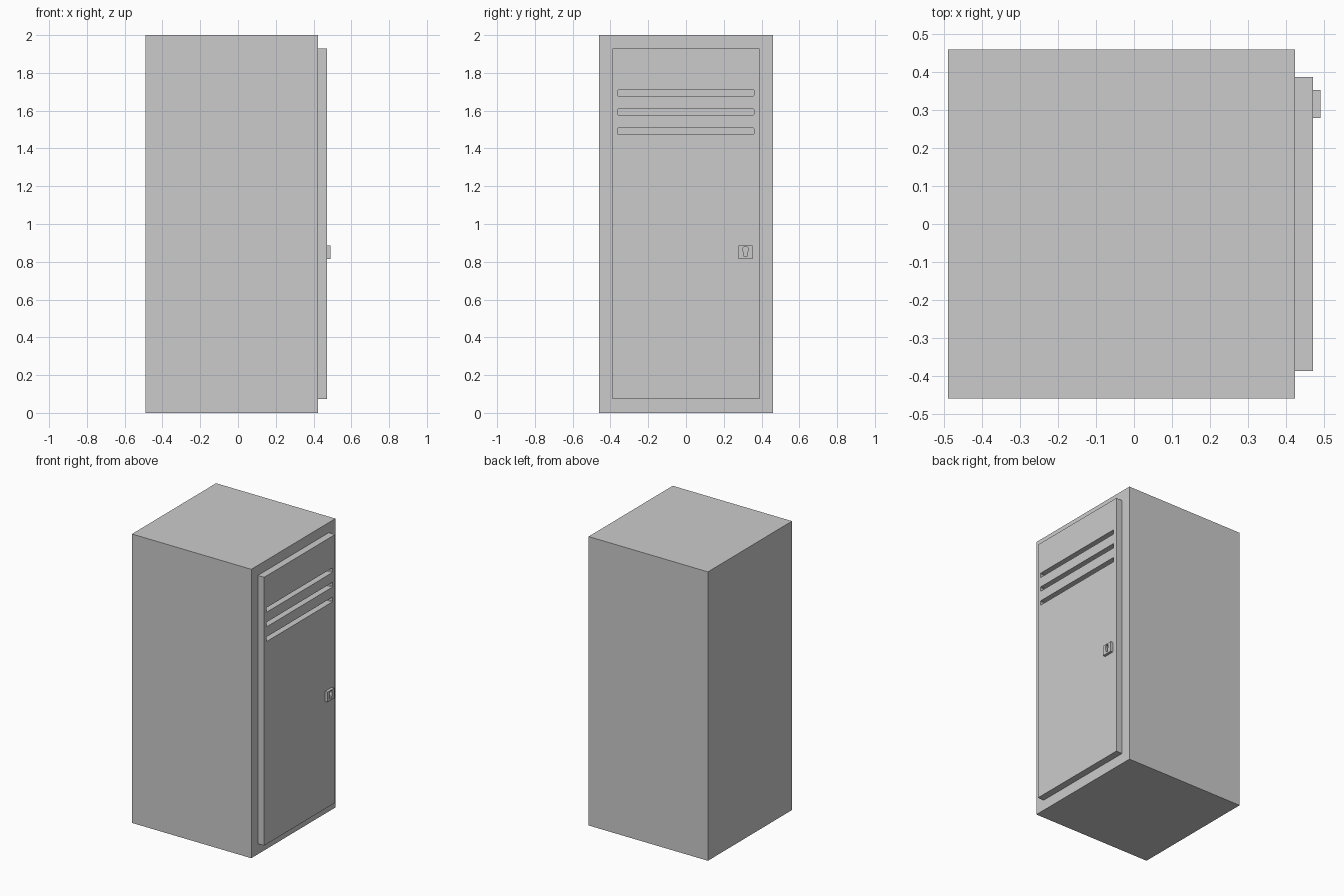
import bpy, bmesh

if "Cube" in bpy.data.objects:
    bpy.data.objects.remove(bpy.data.objects["Cube"])


def prism(name, profile, x0, x1):
    """Extrude a (y, z) outline along x."""
    bm = bmesh.new()
    face = bm.faces.new([bm.verts.new((x0, y, z)) for y, z in profile])
    ext = bmesh.ops.extrude_face_region(bm, geom=[face])["geom"]
    moved = [g for g in ext if isinstance(g, bmesh.types.BMVert)]
    bmesh.ops.translate(bm, verts=moved, vec=(x1 - x0, 0, 0))
    bmesh.ops.recalc_face_normals(bm, faces=bm.faces)
    mesh = bpy.data.meshes.new(name)
    bm.to_mesh(mesh)
    bm.free()
    obj = bpy.data.objects.new(name, mesh)
    bpy.context.collection.objects.link(obj)
    return obj


def rect(y0, y1, z0, z1, c=0.0):
    """Rectangle outline, with clipped corners when c > 0."""
    if c == 0:
        return [(y0, z0), (y1, z0), (y1, z1), (y0, z1)]
    return [(y0 + c, z0), (y1 - c, z0), (y1, z0 + c), (y1, z1 - c),
            (y1 - c, z1), (y0 + c, z1), (y0, z1 - c), (y0, z0 + c)]


def cut(obj, cutter):
    mod = obj.modifiers.new("cut", "BOOLEAN")
    mod.operation = "DIFFERENCE"
    mod.solver = "EXACT"
    mod.object = cutter
    bpy.context.view_layer.objects.active = obj
    bpy.ops.object.modifier_apply(modifier=mod.name)
    bpy.data.objects.remove(cutter)


# Cabinet body
prism("cabinet_body", rect(-0.46, 0.46, 0, 2), -0.49, 0.424)

# Door with three vent slots
door = prism("door", rect(-0.388, 0.388, 0.073, 1.93), 0.424, 0.472)
for z in (1.491, 1.593, 1.694):
    cut(door, prism("slot_cutter", rect(-0.363, 0.361, z - 0.016, z + 0.016, 0.004), 0.40, 0.50))

# Lock plate with a keyhole: round head over a tapering shaft
lock = prism("lock_plate", rect(0.279, 0.353, 0.815, 0.886), 0.472, 0.491)
half = [(0.007, 0.827), (0.010, 0.848), (0.014, 0.860), (0.014, 0.873), (0.008, 0.880)]
keyhole = [(0.315 + y, z) for y, z in half] + [(0.315 - y, z) for y, z in reversed(half)]
cut(lock, prism("keyhole_cutter", keyhole, 0.46, 0.51))
